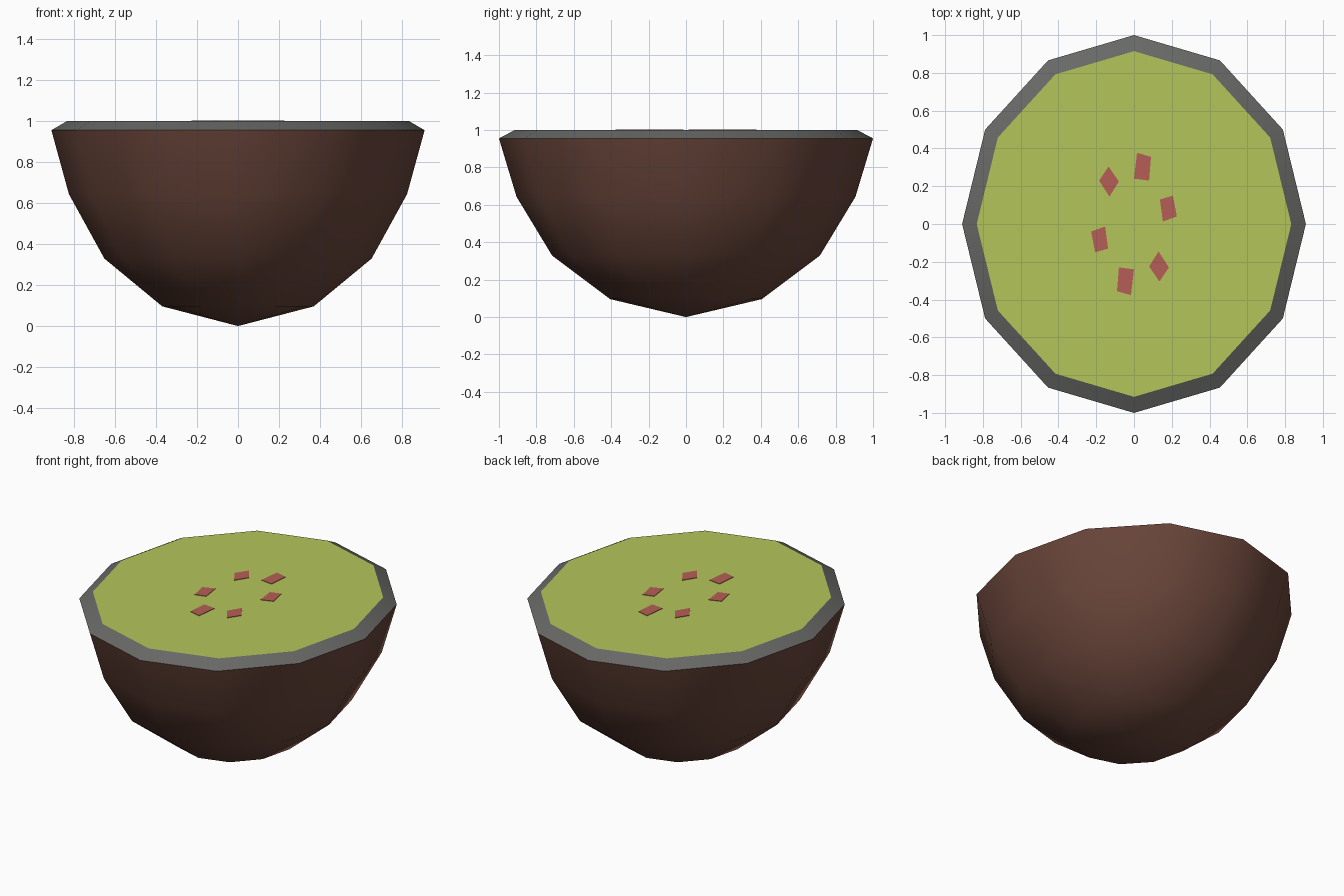
import bpy, bmesh, math

if "Cube" in bpy.data.objects:
    bpy.data.objects.remove(bpy.data.objects["Cube"])

SIDES = 12
X_SCALE = 0.91  # the fruit is oval: y is the long axis


def material(name, rgb):
    """Flat colour given as sRGB 0-255, stored as linear."""
    def lin(c):
        c /= 255
        return c / 12.92 if c <= 0.04045 else ((c + 0.055) / 1.055) ** 2.4
    m = bpy.data.materials.new(name)
    m.diffuse_color = (*map(lin, rgb), 1)
    m.use_nodes = True
    m.node_tree.nodes["Principled BSDF"].inputs["Base Color"].default_value = m.diffuse_color
    return m


def finish(name, bm, mat, smooth):
    bmesh.ops.recalc_face_normals(bm, faces=bm.faces)
    mesh = bpy.data.meshes.new(name)
    bm.to_mesh(mesh)
    bm.free()
    mesh.materials.append(mat)
    for p in mesh.polygons:
        p.use_smooth = smooth
    ob = bpy.data.objects.new(name, mesh)
    bpy.context.collection.objects.link(ob)
    return ob


def ring(bm, r, z):
    return [bm.verts.new((X_SCALE * r * math.cos(a), r * math.sin(a), z))
            for a in (2 * math.pi * i / SIDES for i in range(SIDES))]


def bridge(bm, lower, upper):
    for i in range(SIDES):
        j = (i + 1) % SIDES
        bm.faces.new((lower[i], lower[j], upper[j], upper[i]))


brown = material("brown skin", (106, 70, 58))
grey = material("grey rim", (104, 104, 102))
green = material("green flesh", (180, 197, 91))
red = material("red seed", (182, 95, 86))

# Skin: faceted half ellipsoid ending in a point at the bottom
bm = bmesh.new()
rings = [ring(bm, r, z) for r, z in
         ((0.406, 0.096), (0.716, 0.329), (0.906, 0.643), (1.0, 0.955))]
tip = bm.verts.new((0, 0, 0))
for i in range(SIDES):
    bm.faces.new((tip, rings[0][(i + 1) % SIDES], rings[0][i]))
for lower, upper in zip(rings, rings[1:]):
    bridge(bm, lower, upper)
finish("skin", bm, brown, True)

# Rim: sloping band round the cut edge
bm = bmesh.new()
bridge(bm, ring(bm, 1.0, 0.955), ring(bm, 0.915, 1.0))
finish("rim", bm, grey, True)

# Flesh: flat cut face
bm = bmesh.new()
face = bm.faces.new(ring(bm, 0.915, 1.0))
finish("flesh", bm, green, False)
flesh = bpy.data.objects["flesh"].data
if flesh.polygons[0].normal.z < 0:
    flesh.flip_normals()

# Seeds: three thin plates, repeated with a half turn
SEEDS = (
    ((-0.135, 0.305), (-0.08, 0.225), (-0.13, 0.145), (-0.185, 0.23)),
    ((0.016, 0.377), (0.09, 0.356), (0.08, 0.23), (0.0, 0.24)),
    ((0.137, 0.13), (0.206, 0.15), (0.227, 0.04), (0.153, 0.013)),
)
bm = bmesh.new()
for turn in (1, -1):
    for outline in SEEDS:
        base = bm.faces.new([bm.verts.new((turn * x, turn * y, 0.998))
                             for x, y in outline])
        top = bmesh.ops.extrude_face_region(bm, geom=[base])["geom"]
        for v in top:
            if isinstance(v, bmesh.types.BMVert):
                v.co.z = 1.003
finish("seeds", bm, red, False)
